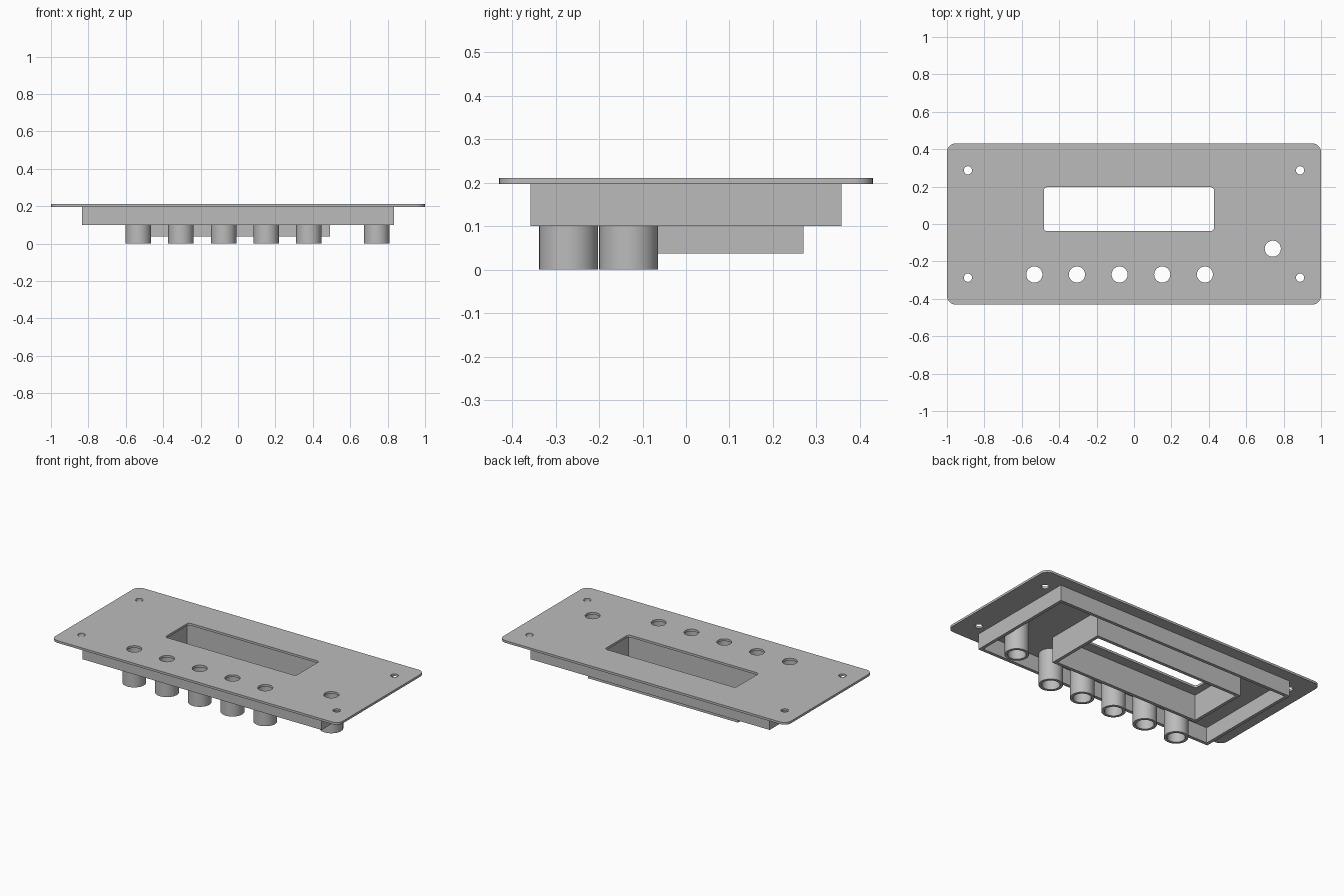
import bpy, bmesh
from math import sin, cos, pi

cube = bpy.data.objects.get("Cube")
if cube:
    bpy.data.objects.remove(cube, do_unlink=True)

# Single plain grey material
grey = bpy.data.materials.new("plain_grey")
grey.use_nodes = True
colour = (0.5, 0.5, 0.5, 1)
grey.diffuse_color = colour
bsdf = next(n for n in grey.node_tree.nodes if n.type == 'BSDF_PRINCIPLED')
bsdf.inputs["Base Color"].default_value = colour
bsdf.inputs["Roughness"].default_value = 0.6


def circle(x, y, r, n=40):
    return [(x + r * cos(2 * pi * i / n), y + r * sin(2 * pi * i / n)) for i in range(n)]


def rect(x0, x1, y0, y1, r=0, n=8):
    """Rectangle outline, with rounded corners when r is above zero."""
    if not r:
        return [(x0, y0), (x1, y0), (x1, y1), (x0, y1)]
    corners = [(x1 - r, y1 - r), (x0 + r, y1 - r), (x0 + r, y0 + r), (x1 - r, y0 + r)]
    return [(cx + r * cos(pi / 2 * (q + i / n)), cy + r * sin(pi / 2 * (q + i / n)))
            for q, (cx, cy) in enumerate(corners) for i in range(n + 1)]


def extrude(name, outlines, z0, z1):
    """Solid between two heights; inner outlines become holes."""
    curve = bpy.data.curves.new(name, 'CURVE')
    curve.dimensions = '2D'
    curve.fill_mode = 'BOTH'
    curve.extrude = (z1 - z0) / 2
    for pts in outlines:
        spline = curve.splines.new('POLY')
        spline.points.add(len(pts) - 1)
        for p, (x, y) in zip(spline.points, pts):
            p.co = (x, y, 0, 1)
        spline.use_cyclic_u = True
    temp = bpy.data.objects.new(name + "_outline", curve)
    bpy.context.collection.objects.link(temp)
    bpy.context.view_layer.update()
    mesh = bpy.data.meshes.new_from_object(
        temp.evaluated_get(bpy.context.evaluated_depsgraph_get()))
    bpy.data.objects.remove(temp, do_unlink=True)
    bpy.data.curves.remove(curve)

    bm = bmesh.new()
    bm.from_mesh(mesh)
    bmesh.ops.remove_doubles(bm, verts=bm.verts, dist=1e-4)
    bmesh.ops.translate(bm, verts=bm.verts, vec=(0, 0, (z0 + z1) / 2))
    bmesh.ops.recalc_face_normals(bm, faces=bm.faces)
    bm.to_mesh(mesh)
    bm.free()

    mesh.name = name
    mesh.materials.clear()
    mesh.materials.append(grey)
    obj = bpy.data.objects.new(name, mesh)
    bpy.context.collection.objects.link(obj)
    bpy.ops.object.select_all(action='DESELECT')
    obj.select_set(True)
    bpy.context.view_layer.objects.active = obj
    bpy.ops.object.shade_smooth_by_angle(angle=pi / 6)
    return obj


PLATE_BOTTOM, PLATE_TOP, WALL = 0.197, 0.211, 0.02
buttons = [(-0.533 + 0.228 * i, -0.27) for i in range(5)] + [(0.742, -0.132)]
screws = [(sx * 0.888, sy * 0.287) for sx in (-1, 1) for sy in (-1, 1)]

# Face plate with window, button and screw holes
extrude("face_plate",
        [rect(-1, 1, -0.43, 0.43, 0.045), rect(-0.482, 0.428, -0.038, 0.197, 0.018)]
        + [circle(x, y, 0.043) for x, y in buttons]
        + [circle(x, y, 0.022) for x, y in screws],
        PLATE_BOTTOM, PLATE_TOP)


def wall_frame(name, x0, x1, y0, y1, bottom):
    extrude(name, [rect(x0, x1, y0, y1),
                   rect(x0 + WALL, x1 - WALL, y0 + WALL, y1 - WALL)], bottom, PLATE_BOTTOM)


# Walls under the plate: outer skirt and window surround
wall_frame("outer_skirt", -0.833, 0.833, -0.358, 0.358, 0.1)
wall_frame("window_surround", -0.55, 0.492, -0.122, 0.27, 0.037)

# Button guide tubes
for i, (x, y) in enumerate(buttons):
    extrude(f"button_tube_{i + 1}", [circle(x, y, 0.068), circle(x, y, 0.051)],
            0, PLATE_BOTTOM)
